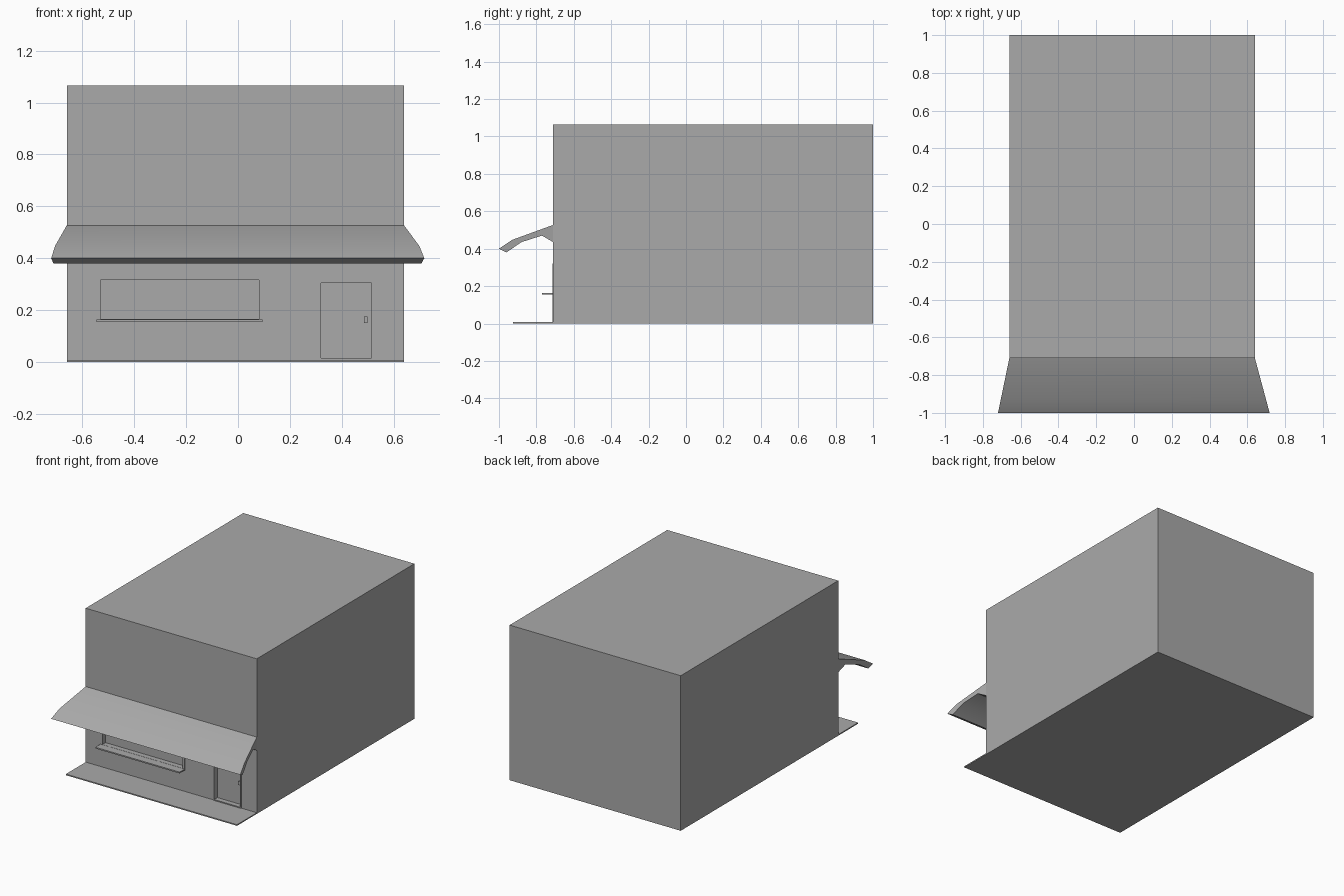
import bpy
import bmesh
import math

if "Cube" in bpy.data.objects:
    bpy.data.objects.remove(bpy.data.objects["Cube"], do_unlink=True)

GREY = (0.4, 0.4, 0.4, 1)
grey = bpy.data.materials.new("plain grey")
grey.use_nodes = True
grey.diffuse_color = GREY
grey.node_tree.nodes["Principled BSDF"].inputs["Base Color"].default_value = GREY

LEFT, RIGHT = -0.66, 0.64      # side walls
WALL = -0.71                   # front wall
FACE = WALL - 0.005            # front of the trim
DEPTH = 0.03                   # recess of window and door


def finish(name, bm):
    bmesh.ops.recalc_face_normals(bm, faces=bm.faces)
    mesh = bpy.data.meshes.new(name)
    bm.to_mesh(mesh)
    bm.free()
    mesh.materials.append(grey)
    obj = bpy.data.objects.new(name, mesh)
    bpy.context.collection.objects.link(obj)
    return obj


def box(name, x, y, z):
    """Box between the given (low, high) limits on each axis."""
    bm = bmesh.new()
    bmesh.ops.create_cube(bm, size=1)
    for v in bm.verts:
        v.co = [lo + (c + 0.5) * (hi - lo) for c, (lo, hi) in zip(v.co, (x, y, z))]
    return finish(name, bm)


def recess(wall, name, x, z):
    """Sink a rectangular opening into the front wall."""
    cutter = box(name + "_cutter", x, (WALL - 0.1, WALL + DEPTH), z)
    cutter.hide_render = True
    cutter.display_type = 'WIRE'
    mod = wall.modifiers.new(name, 'BOOLEAN')
    mod.operation = 'DIFFERENCE'
    mod.solver = 'EXACT'
    mod.object = cutter


def frame(name, outer_x, outer_z, inner_x, inner_z):
    """Thin trim round an opening: two jambs, a head and a bottom rail."""
    y = (FACE, WALL)
    box(name + "_right_jamb", (outer_x[0], inner_x[0]), y, outer_z)
    box(name + "_left_jamb", (inner_x[1], outer_x[1]), y, outer_z)
    box(name + "_head", inner_x, y, (inner_z[1], outer_z[1]))
    box(name + "_bottom_rail", inner_x, y, (outer_z[0], inner_z[0]))


# Main block and pavement
building = box("building", (LEFT, RIGHT), (WALL, 1), (0, 1.065))
box("pavement", (LEFT, RIGHT), (-0.925, WALL), (0, 0.008))

# Display window with projecting sill
window_x, window_z = (-0.53, 0.08), (0.165, 0.317)
recess(building, "window", window_x, window_z)
frame("window", (-0.545, 0.095), (0.155, 0.322), window_x, window_z)
box("window_sill", (-0.545, 0.095), (-0.77, WALL), (0.155, 0.164))

# Door with handle
door_x, door_z = (0.32, 0.515), (0.015, 0.305)
recess(building, "door", door_x, door_z)
frame("door", (0.31, 0.522), (0.008, 0.322), door_x, door_z)
box("door_handle", (0.485, 0.5), (WALL + 0.02, WALL + DEPTH), (0.15, 0.175))

# Curved awning, flaring outwards from the wall
profile = [(WALL, 0.527), (-0.93, 0.447), (-1, 0.4), (-0.96, 0.38),
           (-0.88, 0.435), (-0.77, 0.47), (WALL, 0.435)]
bm = bmesh.new()
ends = []
for wall_x, tip_x in ((LEFT, -0.72), (RIGHT, 0.718)):
    ring = []
    for y, z in profile:
        t = (WALL - y) / (WALL + 1)
        ring.append(bm.verts.new((wall_x + t * (tip_x - wall_x), y, z)))
    bm.faces.new(ring)
    ends.append(ring)
for i in range(len(profile)):
    j = (i + 1) % len(profile)
    bm.faces.new((ends[0][i], ends[0][j], ends[1][j], ends[1][i]))
awning = finish("awning", bm)
for poly in awning.data.polygons:
    poly.use_smooth = True
awning.data.set_sharp_from_angle(angle=math.radians(30))
